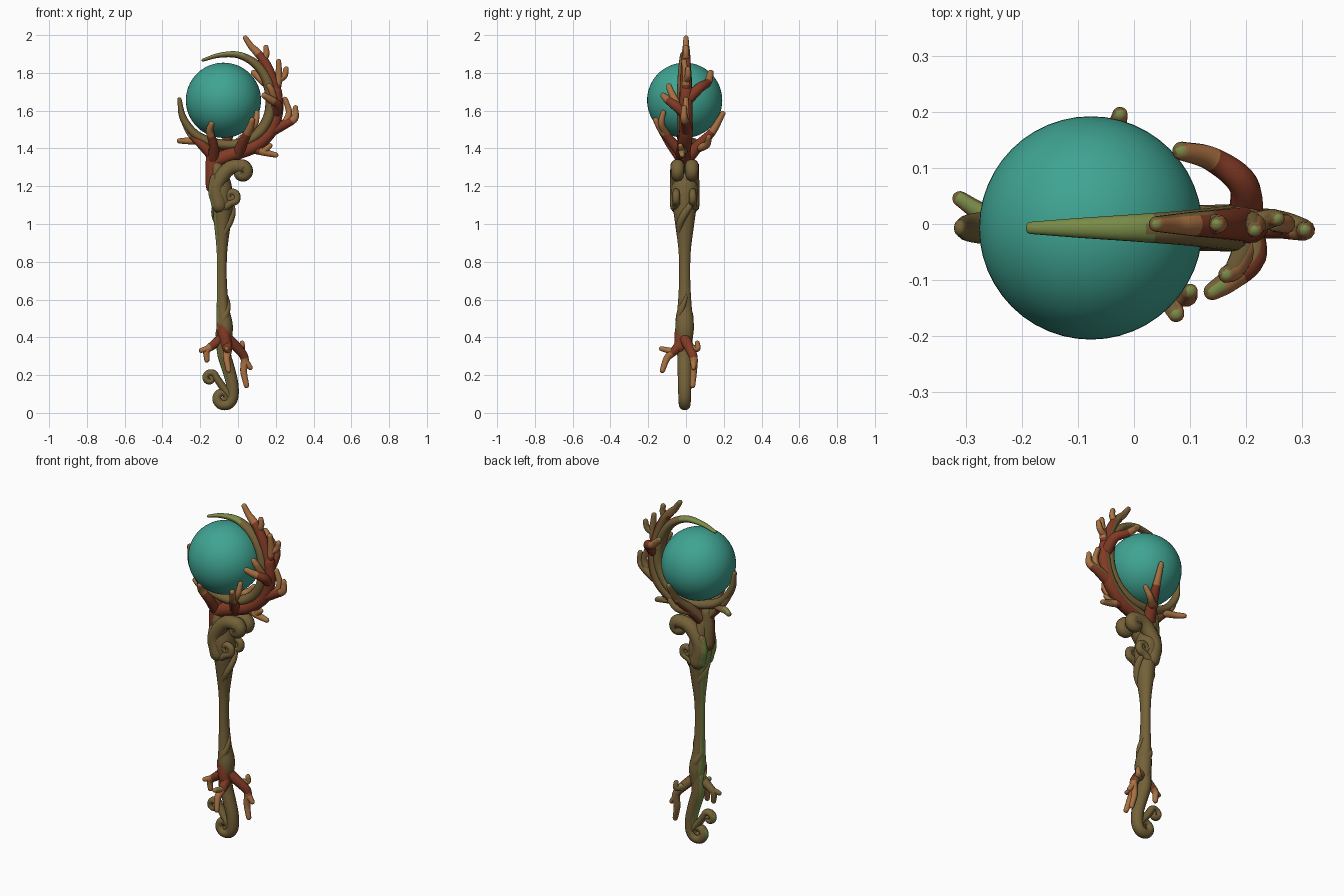
import bpy, bmesh, math
from mathutils import Vector

if "Cube" in bpy.data.objects:
    bpy.data.objects.remove(bpy.data.objects["Cube"])


def material(name, rgb):
    mat = bpy.data.materials.new(name)
    mat.use_nodes = True
    mat.diffuse_color = (*rgb, 1)
    shader = next(n for n in mat.node_tree.nodes if n.type == "BSDF_PRINCIPLED")
    shader.inputs["Base Color"].default_value = (*rgb, 1)
    shader.inputs["Roughness"].default_value = 0.7
    return mat


OLIVE, GREEN, RED, ORANGE = range(4)
WOOD = [material("olive wood", (.175, .12, .04)),
        material("moss green", (.19, .26, .065)),
        material("coral red", (.22, .042, .018)),
        material("coral orange", (.40, .165, .055))]
TEAL = material("teal orb", (.05, .37, .29))
MID_Y = -.007
MOSS_SIDE = Vector((-.45, .6, .65)).normalized()


# Colour rules for each kind of part
def wood_colour(normal, centre, radius):
    return GREEN if normal.x < -.8 and centre.z < 1.25 else OLIVE


def crescent_colour(normal, centre, radius):
    return GREEN if normal.z > .3 and centre.z > 1.8 and centre.x < .03 else OLIVE


def coral_colour(normal, centre, radius):
    if normal.z > .8 and radius < .019:
        return GREEN
    if normal.dot(MOSS_SIDE) > .55:
        return OLIVE
    return ORANGE if radius < .0225 else RED


def catmull(points, steps):
    """Smooth path through four-component points (position and radius)."""
    pts = [points[0] * 2 - points[1], *points, points[-1] * 2 - points[-2]]
    path = []
    for a, b, c, d in zip(pts, pts[1:], pts[2:], pts[3:]):
        for i in range(steps):
            t = i / steps
            path.append((b * 2 + (c - a) * t + (a * 2 - b * 5 + c * 4 - d) * t ** 2
                         + (b * 3 - a - c * 3 + d) * t ** 3) / 2)
    return path + [points[-1]]


def rounded(path):
    """Add a domed cap after the last path point."""
    end, heading = path[-1], (path[-1] - path[-2]).to_3d().normalized()
    for k in (1, 2, 3):
        angle = k * math.pi / 6.6
        spot = end.to_3d() + heading * end.w * math.sin(angle)
        path.append(Vector((*spot, end.w * math.cos(angle))))
    return path


def tube(bm, points, colour, sides=12, steps=6, widen=1.0):
    """Sweep a tapering round section along the points."""
    path = catmull([Vector(p) for p in points], steps)
    path = rounded(rounded(path)[::-1])[::-1]
    side = None
    rings = []
    for i, p in enumerate(path):
        ahead = (path[min(i + 1, len(path) - 1)] - path[max(i - 1, 0)]).to_3d().normalized()
        side = ahead.orthogonal() if side is None else side
        side = (side - ahead * side.dot(ahead)).normalized()
        other = ahead.cross(side)
        ring = []
        for k in range(sides):
            a = math.tau * k / sides
            offset = (side * math.cos(a) + other * math.sin(a)) * p.w
            offset.y *= widen
            ring.append(bm.verts.new(p.to_3d() + offset))
        rings.append(ring)
    faces = [(bm.faces.new(rings[0][::-1]), path[0].w), (bm.faces.new(rings[-1]), path[-1].w)]
    for low, high, p in zip(rings, rings[1:], path):
        for k in range(sides):
            n = (k + 1) % sides
            faces.append((bm.faces.new((low[k], low[n], high[n], high[k])), p.w))
    for face, radius in faces:
        face.normal_update()
        face.material_index = colour(face.normal, face.calc_center_median(), radius)
        face.smooth = True


def build(name, tubes, colour, **options):
    bm = bmesh.new()
    for points in tubes:
        tube(bm, points, colour, **options)
    mesh = bpy.data.meshes.new(name)
    bm.to_mesh(mesh)
    bm.free()
    for mat in WOOD:
        mesh.materials.append(mat)
    obj = bpy.data.objects.new(name, mesh)
    bpy.context.collection.objects.link(obj)
    return obj


def flat(points, thick, thin, y=MID_Y):
    """Turn x, z pairs into tapering path points at one depth."""
    last = len(points) - 1
    return [(x, y, z, thick + (thin - thick) * i / last) for i, (x, z) in enumerate(points)]


def spiral(x, z, outer, inner, start, sweep, count=9):
    """Points winding inwards around a centre; angles in degrees."""
    out = []
    for i in range(count):
        t = i / (count - 1)
        a, r = math.radians(start + sweep * t), outer + (inner - outer) * t
        out.append((x + r * math.cos(a), z + r * math.sin(a)))
    return out


def branch(thick, thin, *points):
    last = len(points) - 1
    return [(*p, thick + (thin - thick) * i / last) for i, p in enumerate(points)]


# Orb
bpy.ops.mesh.primitive_uv_sphere_add(segments=48, ring_count=32, radius=.199,
                                     location=(-.077, MID_Y, 1.655))
orb = bpy.context.object
orb.name = "orb"
orb.data.materials.append(TEAL)
bpy.ops.object.shade_smooth()

# Shaft, swelling at both ends
shaft = [(-.07, .38, .036), (-.07, .46, .043), (-.08, .56, .033), (-.085, .7, .026),
         (-.085, .85, .028), (-.083, .98, .042), (-.083, 1.08, .054), (-.09, 1.17, .062),
         (-.1, 1.25, .052), (-.12, 1.33, .034)]
build("shaft", [[(x, MID_Y, z, r) for x, z, r in shaft]], wood_colour, sides=20, widen=1.15)


# Vines twisting round the swellings
def vine(low, high, reach, swell, phase, thick):
    out = []
    for i in range(10):
        t = i / 9
        a, r = phase + 3.6 * t, reach + (swell - reach) * t
        out.append((-.077 + r * math.cos(a), MID_Y + r * math.sin(a),
                    low + (high - low) * t, thick * (.35 + .65 * math.sin(math.pi * t))))
    return out


build("twisted_vines",
      [vine(.4, .62, .034, .02, p, .02) for p in (0, math.pi)]
      + [vine(.9, 1.16, .02, .06, p, .021) for p in (1, 1 + math.pi)], wood_colour)

# Foot scrolls
foot = [(-.075, .42), (-.075, .32), (-.05, .23), (-.03, .15)]
build("foot_scroll", [flat(foot + spiral(-.078, .082, .049, .012, 0, -430), .038, .015)],
      wood_colour, sides=16, widen=1.1)
build("small_foot_scroll",
      [flat([(-.04, .09), (-.075, .13)] + spiral(-.148, .183, .036, .008, 0, 400), .021, .014)],
      wood_colour, widen=1.3)

# Paired head scrolls, front and back
hook = [(-.1, 1.1), (-.115, 1.19), (-.08, 1.26), (-.035, 1.3)] + spiral(.02, 1.275, .03, .012, 90, -260)
curl = [(-.125, 1.24), (-.135, 1.17), (-.115, 1.11), (-.075, 1.09)] + spiral(-.035, 1.145, .036, .008, -100, 480)
sides = [MID_Y + s * .038 for s in (-1, 1)]
build("head_hooks", [flat(hook, .042, .03, y) for y in sides], wood_colour)
build("head_scrolls", [flat(curl, .024, .014, y * 1.15) for y in sides], wood_colour)

# Crescent cradling the orb
ring = [(-.31, 1.66, .011), (-.29, 1.56, .019), (-.22, 1.47, .024), (-.11, 1.425, .026),
        (.01, 1.425, .028), (.11, 1.48, .03), (.165, 1.57, .031), (.175, 1.67, .031),
        (.15, 1.77, .028), (.09, 1.85, .023), (0, 1.895, .018), (-.1, 1.893, .013),
        (-.185, 1.868, .008)]
build("crescent", [[(x, MID_Y, z, r) for x, z, r in ring]], crescent_colour,
      sides=16, widen=1.35)

# Head coral: main trunk and left fork
trunk = [
    branch(.042, .036, (-.13, -.01, 1.2), (-.135, -.01, 1.3), (-.13, -.01, 1.39)),
    branch(.04, .034, (-.13, -.01, 1.33), (-.03, -.015, 1.37), (.08, -.01, 1.41),
           (.17, 0, 1.49), (.205, 0, 1.6), (.2, 0, 1.7)),
    branch(.033, .014, (.2, 0, 1.68), (.175, 0, 1.78), (.14, 0, 1.86), (.1, 0, 1.91),
           (.07, 0, 1.94), (.04, 0, 1.984)),
    branch(.032, .015, (-.13, -.01, 1.36), (-.19, -.02, 1.42), (-.25, 0, 1.48),
           (-.29, -.01, 1.55)),
    branch(.022, .014, (-.21, 0, 1.44), (-.27, .02, 1.44), (-.31, .045, 1.44)),
]
build("coral_trunk", trunk, coral_colour)

# Head coral: side twigs
twigs = [
    branch(.02, .014, (.13, 0, 1.86), (.15, 0, 1.9), (.148, 0, 1.935)),
    branch(.026, .014, (.195, 0, 1.68), (.215, 0, 1.77), (.215, -.01, 1.86)),
    branch(.02, .014, (.21, 0, 1.76), (.245, .01, 1.785), (.255, .01, 1.82)),
    branch(.032, .014, (.17, 0, 1.49), (.25, 0, 1.53), (.3, -.01, 1.56), (.304, -.01, 1.615)),
    branch(.021, .014, (.25, 0, 1.53), (.27, 0, 1.59), (.25, 0, 1.66)),
    branch(.026, .014, (.07, -.01, 1.4), (.14, -.02, 1.38), (.2, -.02, 1.365)),
    branch(.019, .013, (.13, -.02, 1.38), (.17, -.03, 1.415)),
]
build("coral_twigs", twigs, coral_colour)

# Head coral: prongs clasping the front and back of the orb
prongs = [
    branch(.031, .015, (0, -.02, 1.37), (.03, -.08, 1.44), (.06, -.13, 1.5), (.075, -.16, 1.55)),
    branch(.021, .014, (.04, -.1, 1.47), (.09, -.13, 1.53), (.1, -.12, 1.59)),
    branch(.03, .016, (.2, 0, 1.58), (.21, -.06, 1.63), (.17, -.1, 1.66), (.14, -.12, 1.68)),
    branch(.022, .015, (.2, -.04, 1.62), (.18, -.08, 1.7), (.165, -.09, 1.73)),
    branch(.032, .017, (.2, 0, 1.65), (.195, .07, 1.72), (.14, .115, 1.75), (.085, .13, 1.8)),
    branch(.036, .014, (-.1, 0, 1.34), (-.07, .07, 1.42), (-.04, .14, 1.49), (-.025, .195, 1.585)),
    branch(.024, .014, (-.08, .06, 1.4), (-.02, .11, 1.42), (.02, .12, 1.46)),
    branch(.03, .015, (-.13, -.02, 1.34), (-.13, -.08, 1.42), (-.15, -.125, 1.49),
           (-.14, -.15, 1.53)),
]
build("coral_prongs", prongs, coral_colour)

# Foot coral
roots = [
    branch(.036, .03, (-.08, -.02, .46), (-.07, -.03, .4), (-.06, -.03, .35)),
    branch(.028, .014, (-.08, -.02, .4), (-.13, -.02, .36), (-.165, -.02, .33), (-.165, -.02, .28)),
    branch(.018, .013, (-.15, -.02, .345), (-.195, -.03, .33)),
    branch(.03, .014, (-.06, -.01, .4), (0, .02, .34), (.035, .04, .29), (.03, .04, .22),
           (.045, .035, .145)),
    branch(.02, .013, (-.01, .02, .345), (.02, .06, .34), (.022, .06, .37)),
    branch(.019, .013, (.035, .04, .28), (.065, .04, .24)),
    branch(.028, .014, (-.06, -.02, .38), (-.055, -.06, .33), (-.06, -.1, .29), (-.05, -.125, .225)),
    branch(.018, .013, (-.055, -.07, .325), (-.06, -.13, .34)),
]
build("coral_roots", roots, coral_colour)
